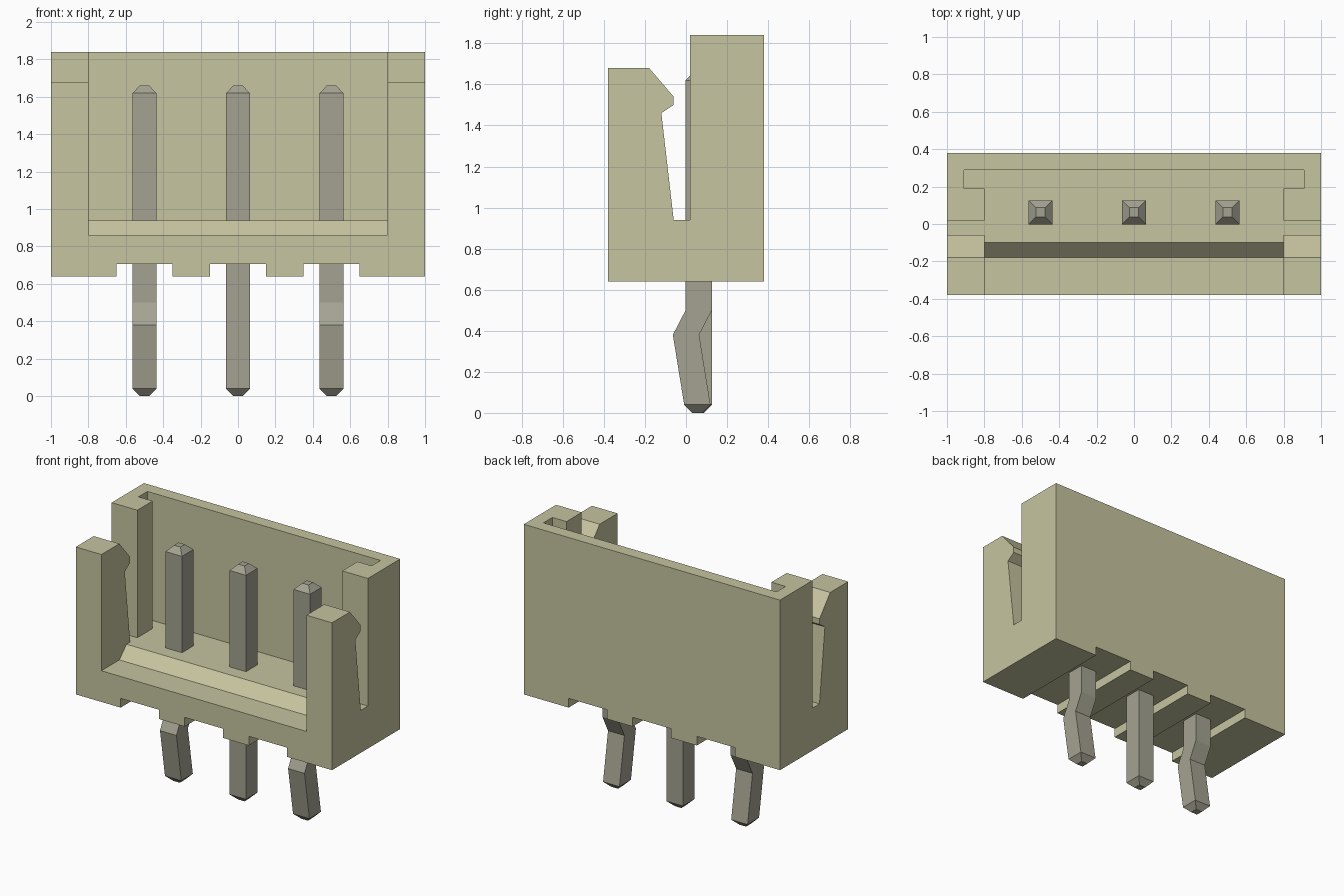
import bpy, bmesh

cube = bpy.data.objects.get("Cube")
if cube:
    bpy.data.objects.remove(cube, do_unlink=True)


def make_material(name, rgb):
    mat = bpy.data.materials.new(name)
    mat.use_nodes = True
    mat.diffuse_color = (*rgb, 1)
    node = next(n for n in mat.node_tree.nodes if n.type == 'BSDF_PRINCIPLED')
    node.inputs["Base Color"].default_value = (*rgb, 1)
    return mat


BEIGE = make_material("beige plastic", (0.57, 0.555, 0.35))
GREY = make_material("grey metal", (0.373, 0.365, 0.286))


def loft(name, rings, mat):
    """Skin a closed solid through rings of equal point count."""
    bm = bmesh.new()
    rows = [[bm.verts.new(p) for p in ring] for ring in rings]
    n = len(rows[0])
    for a, b in zip(rows, rows[1:]):
        for i in range(n):
            j = (i + 1) % n
            bm.faces.new((a[i], a[j], b[j], b[i]))
    bm.faces.new(rows[0])
    bm.faces.new(rows[-1])
    bmesh.ops.recalc_face_normals(bm, faces=bm.faces)
    mesh = bpy.data.meshes.new(name)
    bm.to_mesh(mesh)
    bm.free()
    mesh.materials.append(mat)
    obj = bpy.data.objects.new(name, mesh)
    bpy.context.collection.objects.link(obj)
    return obj


def extrude_x(name, profile, x0, x1):
    """Extrude a (y, z) profile along x."""
    return loft(name, [[(x, y, z) for y, z in profile] for x in (x0, x1)], BEIGE)


def box(y0, y1, z0, z1):
    return [(y0, z0), (y1, z0), (y1, z1), (y0, z1)]


def cut(target, cutter):
    cutter.hide_render = True
    mod = target.modifiers.new("cut", 'BOOLEAN')
    mod.operation = 'DIFFERENCE'
    mod.solver = 'EXACT'
    mod.object = cutter
    bpy.context.view_layer.objects.active = target
    bpy.ops.object.modifier_apply(modifier=mod.name)
    bpy.data.objects.remove(cutter, do_unlink=True)


# Housing: side outline with the latch slot
FLOOR = 0.94
outline = [(-0.38, 0.64), (0.38, 0.64), (0.38, 1.84), (0.02, 1.84),
           (0.02, FLOOR), (-0.06, FLOOR), (-0.12, 1.46), (-0.06, 1.50),
           (-0.06, 1.54), (-0.18, 1.68), (-0.38, 1.68)]
housing = extrude_x("housing", outline, -1, 1)

# Open cavity with front ledge and chamfered sill
cavity = [(-0.6, 0.86), (-0.18, 0.86), (-0.10, FLOOR), (0.24, FLOOR),
          (0.24, 2.0), (-0.6, 2.0)]
cut(housing, extrude_x("cavity_cutter", cavity, -0.8, 0.8))

# Groove along the back wall
cut(housing, extrude_x("groove_cutter", box(0.19, 0.29, FLOOR, 2.0), -0.91, 0.91))

# Notches under the base
for x in (-0.5, 0, 0.5):
    cut(housing, extrude_x("notch_cutter", box(-0.6, 0.6, 0.5, 0.705),
                           x - 0.15, x + 0.15))

# Pins: the outer two are kinked below the housing
HALF, TIP, Y = 0.064, 0.025, 0.062


def pin(name, x, kinked):
    kink, foot = (0, 0.055) if kinked else (Y, Y)
    path = [(0, foot, TIP), (0.04, foot, HALF)]
    if kinked:
        path += [(0.38, kink, HALF), (0.50, Y, HALF)]
    path += [(1.62, Y, HALF), (1.66, Y, TIP)]
    rings = [[(x + sx * h, y + sy * h, z)
              for sx, sy in ((-1, -1), (1, -1), (1, 1), (-1, 1))]
             for z, y, h in path]
    return loft(name, rings, GREY)


pin("right_pin", -0.5, True)
pin("middle_pin", 0, False)
pin("left_pin", 0.5, True)
